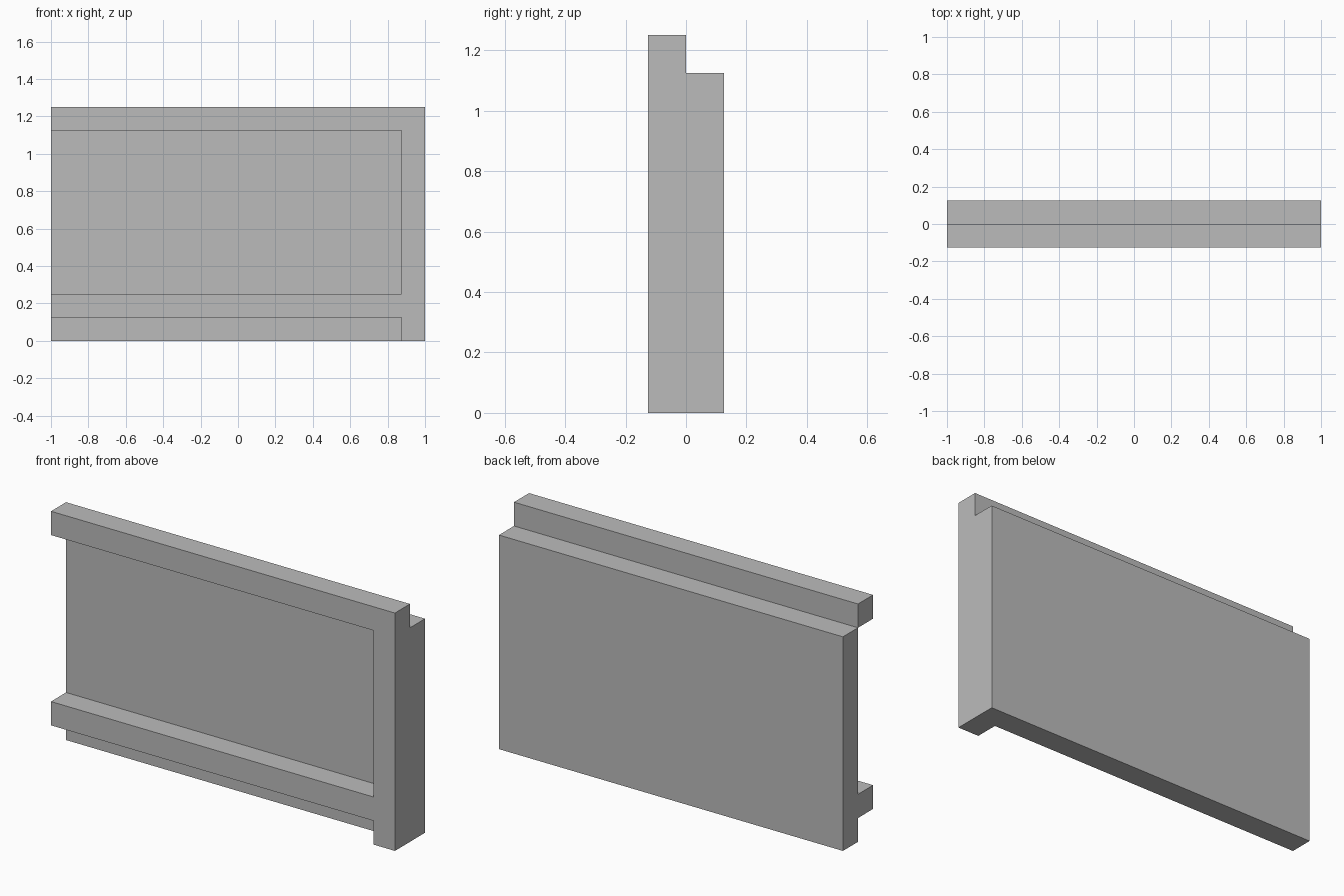
import bpy
import bmesh

cube = bpy.data.objects.get("Cube")
if cube:
    bpy.data.objects.remove(cube, do_unlink=True)

T = 0.125  # thickness shared by the panel, rails and post

grey = bpy.data.materials.new("plain_grey")
grey.use_nodes = True
colour = (0.5, 0.5, 0.5, 1)
grey.diffuse_color = colour
grey.node_tree.nodes["Principled BSDF"].inputs["Base Color"].default_value = colour


def extrude_outline(name, outline, y_front, depth):
    """Solid from an x-z outline, extruded towards the back."""
    bm = bmesh.new()
    face = bm.faces.new([bm.verts.new((x, y_front, z)) for x, z in outline])
    result = bmesh.ops.extrude_face_region(bm, geom=[face])
    verts = [v for v in result["geom"] if isinstance(v, bmesh.types.BMVert)]
    bmesh.ops.translate(bm, vec=(0, depth, 0), verts=verts)
    bmesh.ops.recalc_face_normals(bm, faces=bm.faces)
    mesh = bpy.data.meshes.new(name)
    bm.to_mesh(mesh)
    bm.free()
    mesh.materials.append(grey)
    obj = bpy.data.objects.new(name, mesh)
    bpy.context.collection.objects.link(obj)
    return obj


# Back panel
extrude_outline("back_panel", [(-1, 0), (1, 0), (1, 9 * T), (-1, 9 * T)], 0, T)

# Front frame: end post with a top rail and a raised lower rail
inner = 1 - T
extrude_outline("front_frame", [
    (inner, 0), (1, 0), (1, 10 * T), (-1, 10 * T),
    (-1, 9 * T), (inner, 9 * T), (inner, 2 * T), (-1, 2 * T),
    (-1, T), (inner, T),
], -T, T)
